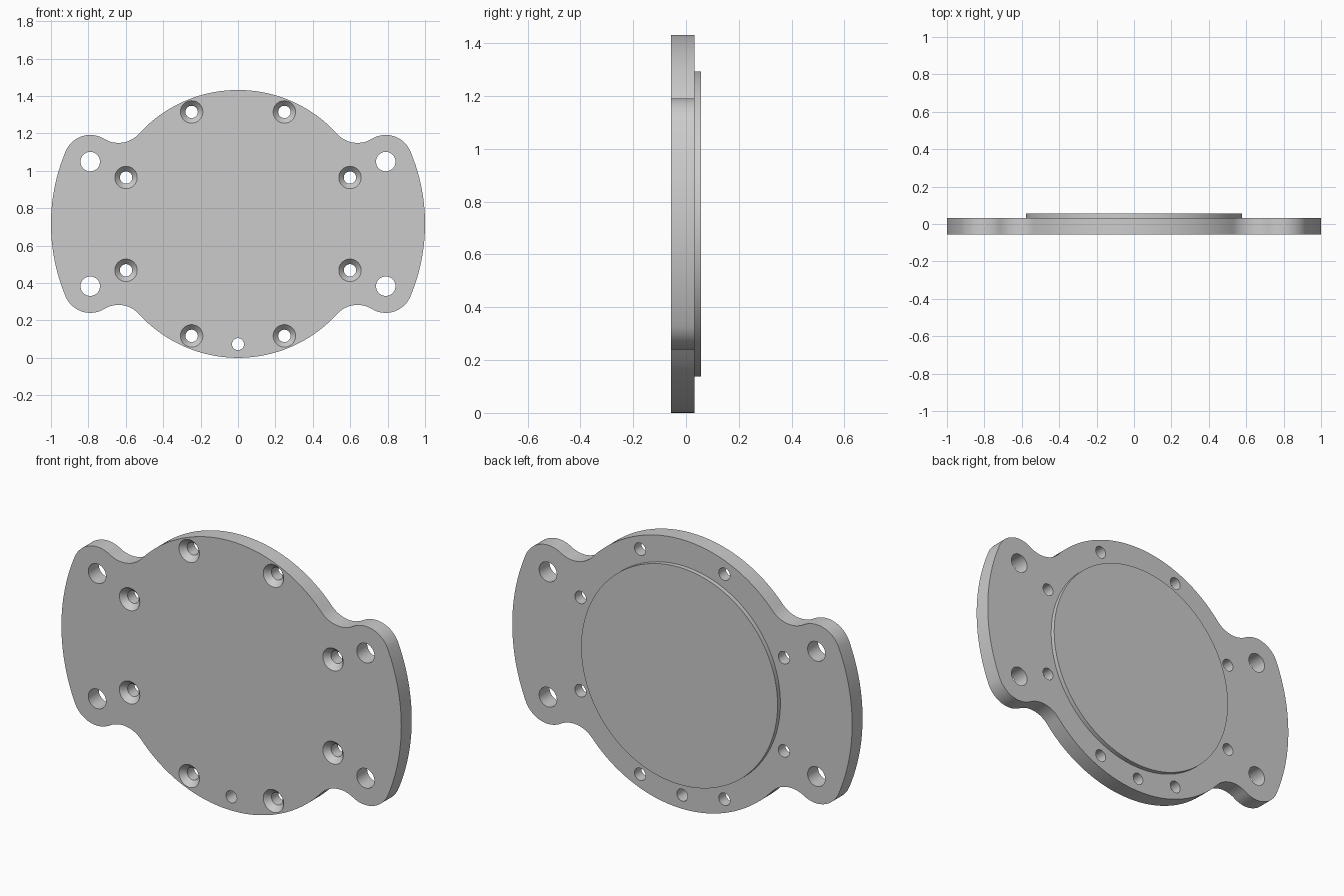
import bpy, bmesh, math
from math import pi, cos, sin, atan2, acos, hypot

if "Cube" in bpy.data.objects:
    bpy.data.objects.remove(bpy.data.objects["Cube"])

ZC = 0.716                                 # height of the plate centre
FRONT, BACK, BOSS = -0.056, 0.032, 0.056   # y levels
R_MAIN, R_FIL = 0.716, 0.147
EAR = (0.79, 0.333)

grey = bpy.data.materials.new("light_grey")
grey.diffuse_color = (0.6, 0.6, 0.6, 1)
grey.use_nodes = True
grey.node_tree.nodes["Principled BSDF"].inputs["Base Color"].default_value = grey.diffuse_color


def arc(cx, cz, r, a0, a1, n):
    return [(cx + r * cos(a0 + (a1 - a0) * i / n), cz + r * sin(a0 + (a1 - a0) * i / n))
            for i in range(n + 1)]


def make_object(name, bm):
    bmesh.ops.recalc_face_normals(bm, faces=bm.faces)
    me = bpy.data.meshes.new(name)
    bm.to_mesh(me)
    bm.free()
    me.materials.append(grey)
    ob = bpy.data.objects.new(name, me)
    bpy.context.collection.objects.link(ob)
    return ob


def loft(bm, rings):
    """Closed solid from (outline, y) rings with equal point counts."""
    rows = [[bm.verts.new((x, y, z + ZC)) for x, z in pts] for pts, y in rings]
    n = len(rows[0])
    for a, b in zip(rows, rows[1:]):
        for i in range(n):
            j = (i + 1) % n
            bm.faces.new((a[i], a[j], b[j], b[i]))
    bm.faces.new(rows[0])
    bm.faces.new(rows[-1])


def circle(cx, cz, r, n=48):
    return arc(cx, cz, r, 0, 2 * pi, n)[:-1]


# Outline quarter: side arc, ear, concave fillet, main circle
d_ear = hypot(*EAR)
a_ear = atan2(EAR[1], EAR[0])
r_ear = 1 - d_ear
d1, d2 = R_MAIN + R_FIL, r_ear + R_FIL
a_fil = a_ear + acos((d1**2 + d_ear**2 - d2**2) / (2 * d1 * d_ear))
fil = (d1 * cos(a_fil), d1 * sin(a_fil))
a_ef = atan2(fil[1] - EAR[1], fil[0] - EAR[0])
q = arc(0, 0, 1, 0, a_ear, 16)
q += arc(*EAR, r_ear, a_ear, a_ef, 20)[1:]
q += arc(*fil, R_FIL, a_ef - pi, a_fil - pi, 18)[1:]
q += arc(0, 0, R_MAIN, a_fil, pi / 2, 24)[1:]
outline = (q + [(-x, z) for x, z in reversed(q[:-1])]
           + [(-x, -z) for x, z in q[1:]] + [(x, -z) for x, z in reversed(q[1:-1])])

# Plate
bm = bmesh.new()
loft(bm, [(outline, FRONT), (outline, BACK)])
plate = make_object("flange_plate", bm)

# Raised round boss on the back
bm = bmesh.new()
disc = circle(0, 0, 0.578, 128)
loft(bm, [(disc, -0.01), (disc, BOSS)])
boss = make_object("boss_helper", bm)

# Hole cutters: ear holes, countersunk screw holes, one small locating hole
bm = bmesh.new()
for sx in (-1, 1):
    for sz in (-1, 1):
        c = circle(sx * EAR[0], sz * EAR[1], 0.052)
        loft(bm, [(c, -0.1), (c, 0.1)])
for k in (22.5, 67.5, 112.5, 157.5, 202.5, 247.5, 292.5, 337.5):
    x, z = 0.648 * cos(math.radians(k)), 0.648 * sin(math.radians(k))
    loft(bm, [(circle(x, z, 0.069), FRONT - 0.01), (circle(x, z, 0.033), FRONT + 0.03),
              (circle(x, z, 0.033), 0.1)])
c = circle(0, 0.073 - ZC, 0.032)
loft(bm, [(c, -0.1), (c, 0.1)])
holes = make_object("hole_cutter", bm)

# Bake the booleans, then drop the helpers
for helper, op in ((boss, 'UNION'), (holes, 'DIFFERENCE')):
    helper.hide_render = True
    m = plate.modifiers.new(helper.name, 'BOOLEAN')
    m.object, m.operation, m.solver = helper, op, 'EXACT'
deps = bpy.context.evaluated_depsgraph_get()
baked = bpy.data.meshes.new_from_object(plate.evaluated_get(deps))
plate.modifiers.clear()
plate.data = baked
baked.materials.clear()
baked.materials.append(grey)
for p in baked.polygons:
    p.material_index = 0
for helper in (boss, holes):
    bpy.data.objects.remove(helper)

bpy.context.view_layer.objects.active = plate
plate.select_set(True)
bpy.ops.object.shade_smooth_by_angle(angle=math.radians(30))
